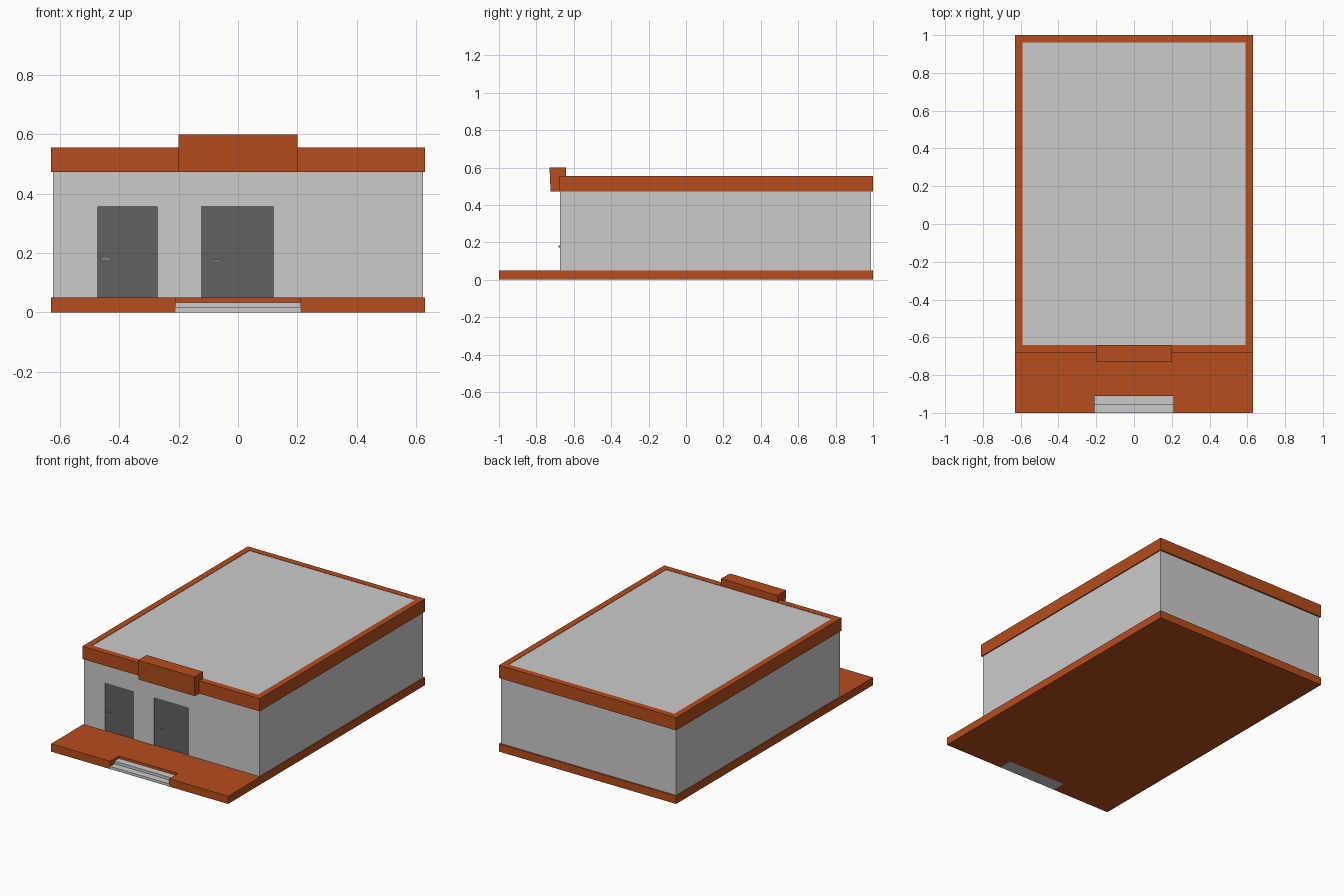
import bpy, bmesh

if "Cube" in bpy.data.objects:
    bpy.data.objects.remove(bpy.data.objects["Cube"])

def material(name, rgb):
    m = bpy.data.materials.new(name)
    m.diffuse_color = (*rgb, 1)
    m.use_nodes = True
    m.node_tree.nodes["Principled BSDF"].inputs["Base Color"].default_value = m.diffuse_color
    return m

ORANGE = material("orange_paint", (0.47, 0.075, 0.012))
DARK = material("dark_door", (0.12, 0.12, 0.12))

def prism(name, pts, axis, a, b, mat=None):
    """Extrude a 2D profile along an axis from a to b."""
    place = {"x": lambda p, t: (t, p[0], p[1]),
             "y": lambda p, t: (p[0], t, p[1]),
             "z": lambda p, t: (p[0], p[1], t)}[axis]
    bm = bmesh.new()
    lo = [bm.verts.new(place(p, a)) for p in pts]
    hi = [bm.verts.new(place(p, b)) for p in pts]
    bm.faces.new(lo)
    bm.faces.new(hi)
    n = len(pts)
    for i in range(n):
        j = (i + 1) % n
        bm.faces.new((lo[i], lo[j], hi[j], hi[i]))
    bmesh.ops.recalc_face_normals(bm, faces=bm.faces)
    me = bpy.data.meshes.new(name)
    bm.to_mesh(me)
    bm.free()
    ob = bpy.data.objects.new(name, me)
    bpy.context.collection.objects.link(ob)
    if mat:
        me.materials.append(mat)
    return ob

def box(name, x0, x1, y0, y1, z0, z1, mat=None):
    return prism(name, [(x0, y0), (x1, y0), (x1, y1), (x0, y1)], "z", z0, z1, mat)

def cut(target, cutter):
    cutter.hide_render = True
    cutter.hide_viewport = True
    mod = target.modifiers.new("cut", "BOOLEAN")
    mod.object = cutter
    mod.solver = "EXACT"

# Base slab with a notch for the steps
prism("base_slab", [(-0.63, -1), (-0.21, -1), (-0.21, -0.91), (0.21, -0.91),
                    (0.21, -1), (0.63, -1), (0.63, 1), (-0.63, 1)], "z", 0, 0.05, ORANGE)

# Entrance steps
prism("entrance_steps", [(-1, 0), (-0.91, 0), (-0.91, 0.034), (-0.955, 0.034),
                         (-0.955, 0.017), (-1, 0.017)], "x", -0.21, 0.21)

# Main walls
walls = box("walls", -0.623, 0.623, -0.673, 0.99, 0.05, 0.475)

# Doors set slightly into the wall, with lever handles
for side, x0, x1, hx, hz in (("left", -0.475, -0.27, -0.46, 0.18),
                             ("right", -0.125, 0.122, -0.085, 0.176)):
    r = 0.004
    outline = [(x0, 0.05), (x1, 0.05), (x1, 0.359 - r), (x1 - r, 0.359),
               (x0 + r, 0.359), (x0, 0.359 - r)]
    low = [(x, z - 0.01 if z == 0.05 else z) for x, z in outline]
    cut(walls, prism(side + "_door_cutter", low, "y", -0.70, -0.662))
    prism(side + "_door", outline, "y", -0.668, -0.66, DARK)
    box(side + "_door_handle", hx, hx + 0.03, -0.681, -0.677, hz - 0.003, hz + 0.003)
    box(side + "_handle_stem", hx, hx + 0.006, -0.678, -0.667, hz - 0.003, hz + 0.003)

# Roof band and flush roof panel inside it
band = box("roof_band", -0.63, 0.63, -0.68, 1, 0.473, 0.555, ORANGE)
cut(band, box("roof_band_cutter", -0.59, 0.59, -0.64, 0.96, 0.4, 0.7))
box("roof_panel", -0.59, 0.59, -0.64, 0.96, 0.474, 0.553)

# Blank sign block over the entrance, leaning slightly forward
prism("sign_block", [(-0.724, 0.473), (-0.642, 0.473), (-0.642, 0.599),
                     (-0.73, 0.599)], "x", -0.2, 0.2, ORANGE)
